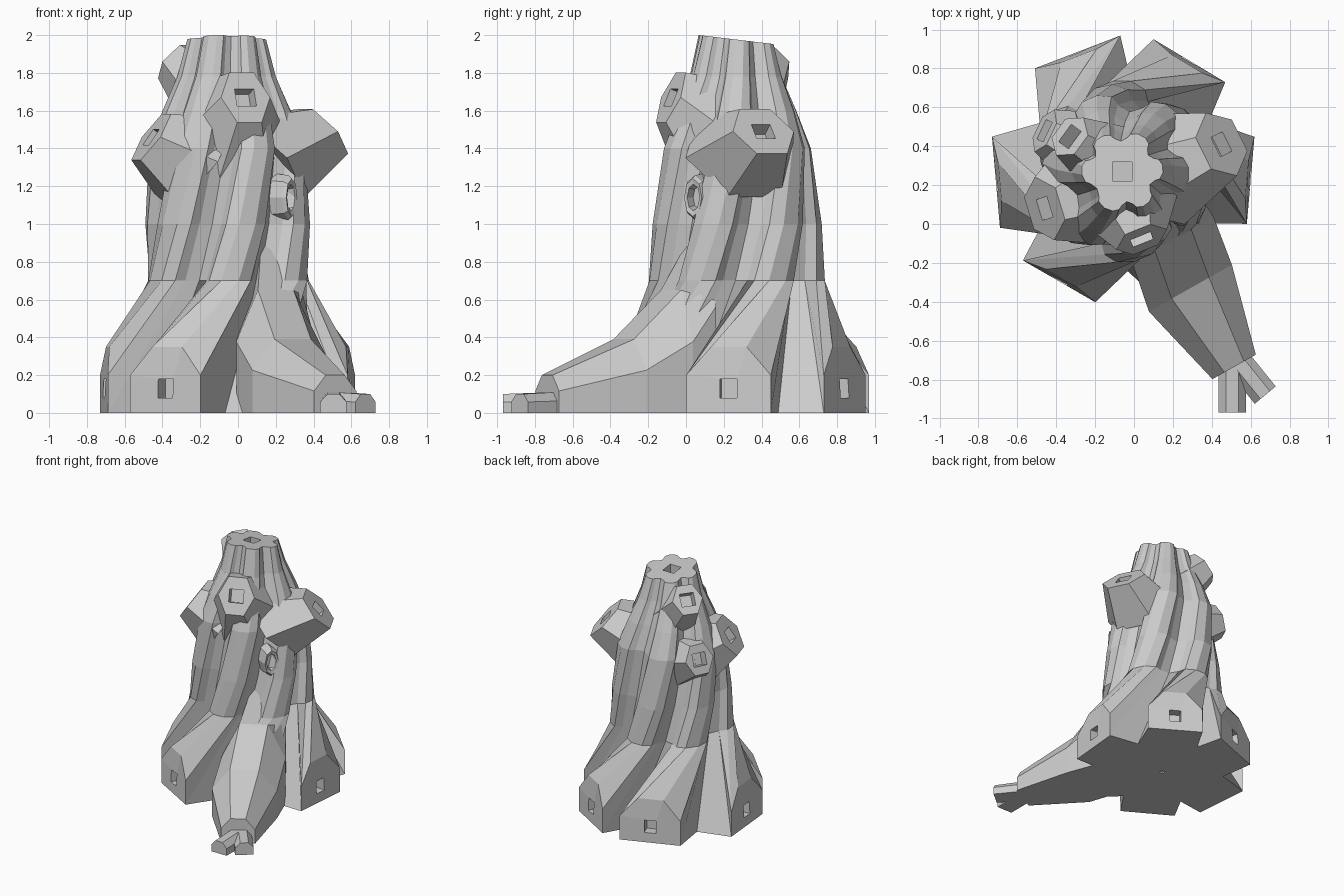
import bpy, bmesh, math
from mathutils import Vector, Matrix

cube = bpy.data.objects.get("Cube")
if cube:
    bpy.data.objects.remove(cube, do_unlink=True)

GREY = (0.6, 0.6, 0.6, 1)
mat = bpy.data.materials.new("plain_grey")
mat.use_nodes = True
mat.diffuse_color = GREY
mat.node_tree.nodes["Principled BSDF"].inputs["Base Color"].default_value = GREY

UP = Vector((0, 0, 1))
CENTRE = Vector((-0.06, 0.27, 0))


def finish(name, bm):
    bmesh.ops.recalc_face_normals(bm, faces=bm.faces)
    mesh = bpy.data.meshes.new(name)
    bm.to_mesh(mesh)
    bm.free()
    mesh.materials.append(mat)
    obj = bpy.data.objects.new(name, mesh)
    bpy.context.collection.objects.link(obj)
    return obj


def skin(bm, rows):
    """Join closed rows of points with quads; return the vertex rows."""
    rows = [[bm.verts.new(p) for p in row] for row in rows]
    n = len(rows[0])
    for a, b in zip(rows, rows[1:]):
        for k in range(n):
            j = (k + 1) % n
            bm.faces.new((a[k], a[j], b[j], b[k]))
    return rows


def loft(name, rows):
    bm = bmesh.new()
    rows = skin(bm, rows)
    bm.faces.new(rows[0])
    bm.faces.new(rows[-1])
    return finish(name, bm)


def frame(normal):
    n = Vector(normal).normalized()
    t = UP.cross(n).normalized()
    return t, n.cross(t), n


# Square sockets, gathered in one cutter mesh
sockets = bmesh.new()


def socket(centre, axes, w, h, depth=0.08):
    m = Matrix((axes[0] * w, axes[1] * h, axes[2] * depth * 2)).transposed().to_4x4()
    m.translation = centre
    bmesh.ops.create_cube(sockets, size=1, matrix=m)


# Trunk: six lobes flowing from flat-ended roots up into twisted ridges
# (end x, end y, facing angle, half width)
lobes = [(0.60, 0.225, -5, 0.225), (0.285, 0.84, 59, 0.215),
         (-0.29, 0.885, 111, 0.235), (-0.71, 0.215, 185, 0.235),
         (-0.385, -0.295, 240, 0.215), (0.2, -0.2, 298, 0.2)]
# (height, radius, twist, groove depth)
rings = [(0.7, 0.445, 32, 1.0), (1.0, 0.43, 44, 1.0), (1.4, 0.395, 56, 0.9),
         (1.6, 0.325, 60, 0.9), (1.78, 0.25, 63, 0.9), (2.0, 0.2, 66, 0.9)]
# (share of the lobe's angle, radius factor)
section = [(-0.33, 0.86), (-0.26, 0.98), (-0.1, 1.05),
           (0.1, 1.05), (0.26, 0.98), (0.33, 0.86)]


def polar(angle, r, z):
    a = math.radians(angle)
    return CENTRE + Vector((r * math.cos(a), r * math.sin(a), z))


def root_end(x, y, angle, half):
    n = Vector((math.cos(math.radians(angle)), math.sin(math.radians(angle)), 0))
    t = UP.cross(n)
    c = Vector((x, y, 0))
    return [c + t * s * half - n * back + UP * z for s, back, z in
            ((-1, 0, 0), (-1, 0, 0.2), (-0.42, 0.02, 0.35),
             (0.42, 0.02, 0.35), (1, 0, 0.2), (1, 0, 0))]


def span(i):
    a = lobes[i][2]
    before = (a - lobes[i - 1][2]) % 360
    after = (lobes[(i + 1) % 6][2] - a) % 360
    return a, before, after


rows = [[]]
for i, lobe in enumerate(lobes):
    a, before, after = span(i)
    rows[0] += [polar(a - before / 2, 0.48, 0)] + root_end(*lobe)
for z, r, twist, groove in rings:
    row = []
    for i in range(6):
        a, before, after = span(i)
        row.append(polar(a - before / 2 + twist, r * (1 - 0.24 * groove), z))
        for share, k in section:
            width = before if share < 0 else after
            row.append(polar(a + share * width + twist, r * (1 + (k - 1) * groove), z))
    rows.append(row)
for p in rows[-1]:
    p.z -= 0.12 * (p.y - 0.07)

bm = bmesh.new()
verts = skin(bm, rows)
bm.faces.new(verts[-1])
base = verts[0]
bm.faces.new([v for k, v in enumerate(base) if k % 7 in (0, 1, 6)])
for i in range(6):
    bm.faces.new(base[7 * i + 1:7 * i + 7])
solids = [finish("trunk", bm)]

for x, y, angle, half in lobes[:-1]:
    n = polar(angle, 1, 0) - CENTRE
    socket(Vector((x, y, 0.13)), frame(n), 0.09, 0.1)
flat = (Vector((1, 0, 0)), Vector((0, 1, 0)), UP)
socket(CENTRE + UP * 1.975, flat, 0.1, 0.1)
socket(CENTRE.copy(), flat, 0.03, 0.03)


# Cut branch stubs: wide inside the trunk, six-sided flat end with a socket
def stub(name, centre, normal, w, h, start, flare):
    t, u, n = frame(normal)
    ring = [(math.cos(k * math.pi / 3), math.sin(k * math.pi / 3) * 1.1) for k in range(6)]
    c, s = Vector(centre), Vector(start)
    rows = [[s + t * a * w * flare + u * b * h * flare for a, b in ring],
            [c + t * a * w + u * b * h for a, b in ring]]
    socket(c, (t, u, n), 0.11, 0.1)
    solids.append(loft(name, rows))


stub("front_stub", (0.04, -0.08, 1.67), (0.35, -0.87, 0.4), 0.14, 0.15, (-0.02, 0.14, 1.47), 2.1)
stub("right_stub", (-0.46, 0.08, 1.46), (-0.79, -0.24, 0.57), 0.17, 0.155, (-0.2, 0.2, 1.33), 1.9)
stub("top_stub", (-0.33, 0.45, 1.86), (-0.62, 0.45, 0.62), 0.12, 0.12, (-0.14, 0.34, 1.66), 1.6)
stub("left_stub", (0.45, 0.41, 1.49), (0.67, 0.33, 0.66), 0.18, 0.165, (0.12, 0.28, 1.35), 1.75)
stub("back_stub", (-0.46, 0.48, 1.41), (-0.85, 0.4, 0.35), 0.12, 0.12, (-0.2, 0.36, 1.32), 1.9)


# Long root and its two tips: arched sections resting on the ground
def arched(name, across, sections):
    t = Vector(across).normalized()
    rows = []
    for x, y, w, h in sections:
        c = Vector((x, y, 0))
        rows.append([c + t * s * w + UP * z * h for s, z in
                     ((-1, 0), (-1, 0.58), (-0.45, 1), (0.45, 1), (1, 0.58), (1, 0))])
    return loft(name, rows)


arched("long_root", (0.87, 0.49, 0), [(0.19, 0.08, 0.16, 0.97), (0.2, -0.08, 0.24, 0.65),
                                     (0.29, -0.33, 0.245, 0.39), (0.515, -0.735, 0.128, 0.2)])
arched("root_tip_front", (1, 0, 0), [(0.505, -0.7, 0.07, 0.11), (0.505, -0.97, 0.07, 0.1)])
arched("root_tip_side", (0.77, 0.64, 0), [(0.53, -0.7, 0.07, 0.11), (0.675, -0.88, 0.07, 0.1)])

# Knot hole: a raised eight-sided ring around a sunken plate
t, u, n = frame((0.85, -0.53, 0))
m = Matrix((t, u, n)).transposed().to_4x4()
m.translation = (0.255, 0.055, 1.14)
knot = []
for r, out in ((1.1, -0.1), (1, 0.015), (0.85, 0.035), (0.6, 0.03), (0.5, -0.02)):
    knot.append([m @ Vector((0.065 * r * math.cos(k * math.pi / 4),
                             0.118 * r * math.sin(k * math.pi / 4), out)) for k in range(8)])
loft("knot_hole", knot)

# Cut the sockets
cutter = finish("socket_cutter", sockets)
cutter.hide_render = True
for obj in solids:
    mod = obj.modifiers.new("sockets", "BOOLEAN")
    mod.operation = "DIFFERENCE"
    mod.solver = "EXACT"
    mod.object = cutter
    bpy.context.view_layer.objects.active = obj
    bpy.ops.object.modifier_apply(modifier=mod.name)
bpy.data.objects.remove(cutter, do_unlink=True)
